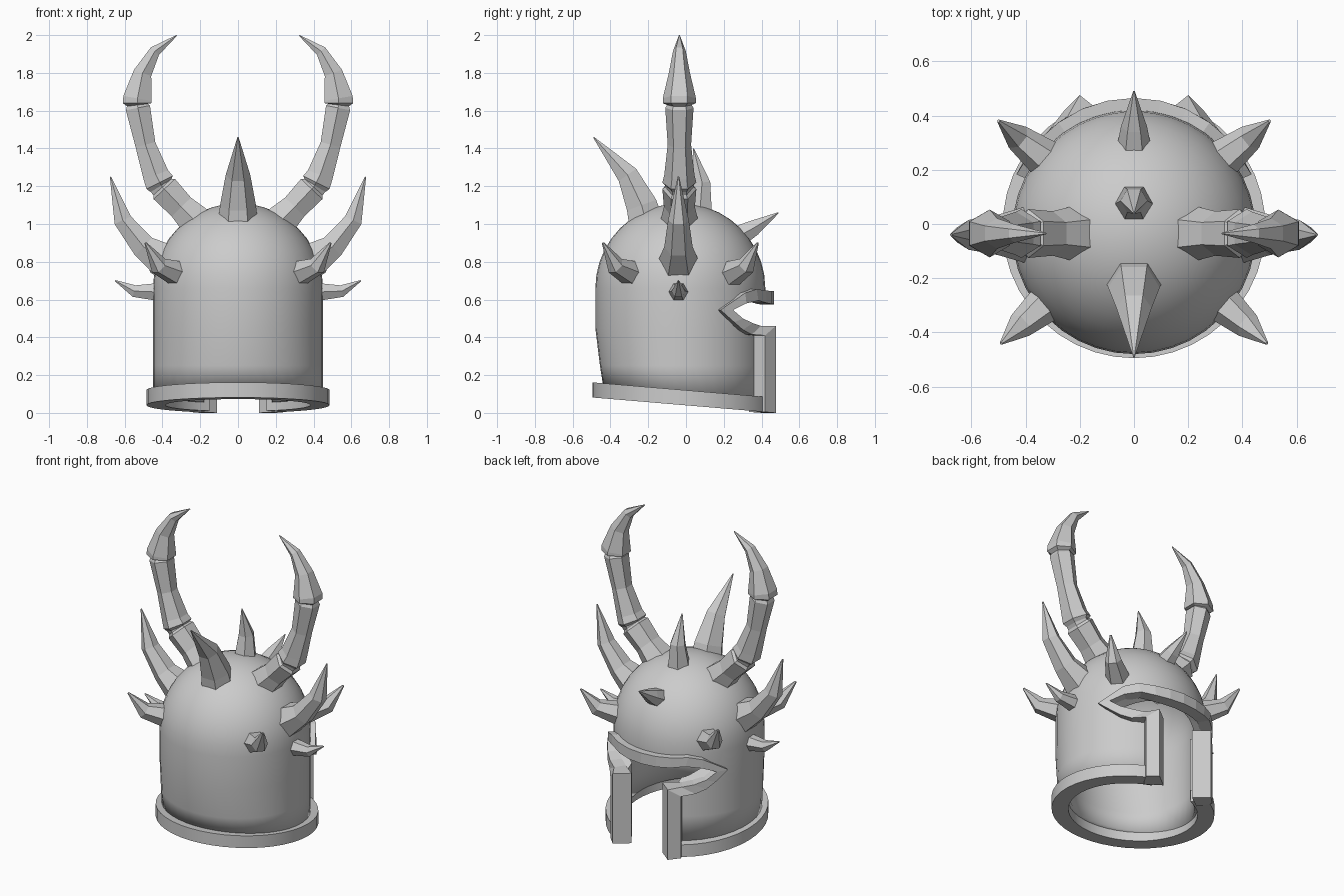
import bpy, bmesh, math
from mathutils import Vector

cube = bpy.data.objects.get("Cube")
if cube:
    bpy.data.objects.remove(cube)

steel = bpy.data.materials.new("grey_steel")
steel.use_nodes = True
steel.diffuse_color = (0.6, 0.6, 0.6, 1)
steel.node_tree.nodes["Principled BSDF"].inputs["Base Color"].default_value = (0.6, 0.6, 0.6, 1)


def finish(bm, name, smooth=None):
    bmesh.ops.recalc_face_normals(bm, faces=bm.faces)
    mesh = bpy.data.meshes.new(name)
    bm.to_mesh(mesh)
    bm.free()
    mesh.materials.append(steel)
    ob = bpy.data.objects.new(name, mesh)
    bpy.context.collection.objects.link(ob)
    if smooth:
        bpy.ops.object.select_all(action='DESELECT')
        ob.select_set(True)
        bpy.context.view_layer.objects.active = ob
        bpy.ops.object.shade_smooth_by_angle(angle=math.radians(smooth))
    return ob


def loft(name, rings, smooth=None):
    """Closed skin through equal-length rings of points, capped at both ends."""
    bm = bmesh.new()
    loops = [[bm.verts.new(p) for p in ring] for ring in rings]
    n = len(loops[0])
    for a, b in zip(loops, loops[1:]):
        for i in range(n):
            j = (i + 1) % n
            bm.faces.new((a[i], a[j], b[j], b[i]))
    bm.faces.new(loops[0])
    bm.faces.new(loops[-1])
    return finish(bm, name, smooth)


def spike(name, path, sides=6):
    """Faceted horn through (x, y, z, radius) points lying in an upright plane."""
    pts = [Vector(p[:3]) for p in path]
    run = pts[-1] - pts[0]
    side = Vector((0, 0, 1)).cross(Vector((run.x, run.y, 0))).normalized()
    rings = []
    for i, p in enumerate(pts):
        tangent = pts[min(i + 1, len(pts) - 1)] - pts[max(i - 1, 0)]
        normal = side.cross(tangent).normalized()
        r = path[i][3]
        angles = [math.tau * k / sides for k in range(sides)]
        rings.append([p + side * r * math.cos(a) + normal * r * math.sin(a) for a in angles])
    return loft(name, rings)


def pair(name, path):
    for label, s in (("left", 1), ("right", -1)):
        spike(f"{label}_{name}", [(s * x, y, z, r) for x, y, z, r in path])


# Domed shell, open at the bottom
SEG = 40
MID_Y = -0.03
profile = [(0.45, 0.09), (0.45, 0.25), (0.45, 0.45)]
profile += [(0.45 * math.cos(a), 0.66 + 0.45 * math.sin(a))
            for a in (math.radians(d) for d in range(0, 90, 9))]
bm = bmesh.new()
rows = []
for r, z in profile:
    row = []
    for k in range(SEG):
        a = math.tau * k / SEG
        x, y, h = r * math.sin(a), r * math.cos(a), z
        if z < 0.1:
            h -= 0.084 * y          # bottom edge tilts with the rim
        if z < 0.45 and y < 0:
            y *= 1 - 0.27 * (0.45 - z)   # nape tucks in
        row.append(bm.verts.new((x, y + MID_Y, h)))
    rows.append(row)
for a, b in zip(rows, rows[1:]):
    for k in range(SEG):
        j = (k + 1) % SEG
        bm.faces.new((a[k], a[j], b[j], b[k]))
top = bm.verts.new((0, MID_Y, 1.11))
for k in range(SEG):
    bm.faces.new((rows[-1][k], rows[-1][(k + 1) % SEG], top))
shell = finish(bm, "helmet_shell", 40)
thick = shell.modifiers.new("thickness", 'SOLIDIFY')
thick.thickness = 0.07
thick.offset = -1

# Cutters for the eye slot and the face gap
eye = [(0.22, 0.545), (0.31, 0.6), (0.36, 0.625), (0.7, 0.62),
       (0.7, 0.43), (0.36, 0.44), (0.29, 0.48)]
gap = [(0.1, -0.2), (0.7, -0.2), (0.7, 0.5), (0.1, 0.5)]
for name, outline, half in (("eye_cutter", eye, 0.8), ("gap_cutter", gap, 0.18)):
    cutter = loft(name, [[(x, y, z) for y, z in outline] for x in (-half, half)])
    cutter.hide_render = True
    cutter.hide_viewport = True
    cut = shell.modifiers.new(name, 'BOOLEAN')
    cut.operation = 'DIFFERENCE'
    cut.solver = 'EXACT'
    cut.object = cutter


def polar(deg, r, z, s=1):
    a = math.radians(deg)
    return (s * r * math.sin(a), -0.01 + r * math.cos(a), z)


# Tilted rim band around the bottom, open at the face
rings = []
for i in range(37):
    deg = 23 + (360 - 46) * i / 36
    ring = []
    for r, lift in ((0.485, 0), (0.485, 0.08), (0.385, 0.08), (0.385, 0)):
        x, y, z = polar(deg, r, 0)
        ring.append((x, y, 0.04 - 0.084 * y + lift))
    rings.append(ring)
loft("bottom_rim", rings, 30)

# Raised trim round the opening: (angle, z) of its inner and outer borders
trim = [(0, 0.575, 0, 0.645), (12, 0.576, 12, 0.645), (23, 0.582, 24, 0.648),
        (34, 0.595, 36, 0.655), (46, 0.58, 47, 0.635), (57, 0.545, 66, 0.545),
        (49, 0.5, 56, 0.48), (40, 0.475, 49, 0.44), (31, 0.46, 41, 0.415)]
for label, s in (("left", 1), ("right", -1)):
    rings = [[polar(a, 0.475, z, s), polar(b, 0.475, w, s),
              polar(b, 0.40, w, s), polar(a, 0.40, z, s)] for a, z, b, w in trim]
    # cheek bar with a flared front corner
    for z, w in ((0.46, 0.41), (0, 0.005)):
        rings.append([polar(22.4, 0.525, z, s), polar(31, 0.5, w, s),
                      polar(31, 0.40, w, s), polar(15, 0.43, z, s)])
    loft(f"{label}_opening_trim", rings)

# Spikes on the centre line
spike("rear_crest_spike", [(0, -0.2, 0.96, 0.11), (0, -0.235, 1.1, 0.095),
                           (0, -0.31, 1.26, 0.065), (0, -0.49, 1.46, 0.003)])
spike("top_spike", [(0, 0.07, 1.02, 0.08), (0, 0.085, 1.22, 0.05), (0, 0.04, 1.4, 0.003)])
spike("brow_spike", [(0, 0.25, 0.92, 0.07), (0, 0.36, 0.98, 0.048), (0, 0.49, 1.06, 0.003)])

# Paired spikes
pair("front_corner_spike", [(0.32, 0.235, 0.735, 0.075), (0.43, 0.32, 0.78, 0.05),
                            (0.5, 0.38, 0.9, 0.006)])
pair("rear_corner_spike", [(0.31, -0.28, 0.735, 0.075), (0.42, -0.375, 0.78, 0.05),
                           (0.49, -0.44, 0.9, 0.006)])
pair("small_side_spike", [(0.42, -0.04, 0.64, 0.055), (0.55, -0.04, 0.645, 0.036),
                          (0.65, -0.04, 0.7, 0.004)])
pair("side_horn", [(0.38, -0.04, 0.8, 0.11), (0.5, -0.04, 0.88, 0.075),
                   (0.61, -0.04, 1.02, 0.055), (0.675, -0.04, 1.25, 0.004)])

# Tall jointed horns, grooved at both joints
antler = [(0.19, 0.98, 0.11), (0.3, 1.09, 0.082), (0.39, 1.185, 0.09), (0.4, 1.196, 0.075),
          (0.407, 1.204, 0.075), (0.415, 1.22, 0.09), (0.435, 1.26, 0.08), (0.49, 1.42, 0.062),
          (0.53, 1.615, 0.075), (0.532, 1.63, 0.065), (0.533, 1.64, 0.088), (0.532, 1.665, 0.088),
          (0.505, 1.8, 0.056), (0.44, 1.915, 0.034), (0.325, 1.998, 0.003)]
pair("jointed_horn", [(x, -0.035, z, r) for x, z, r in antler])
